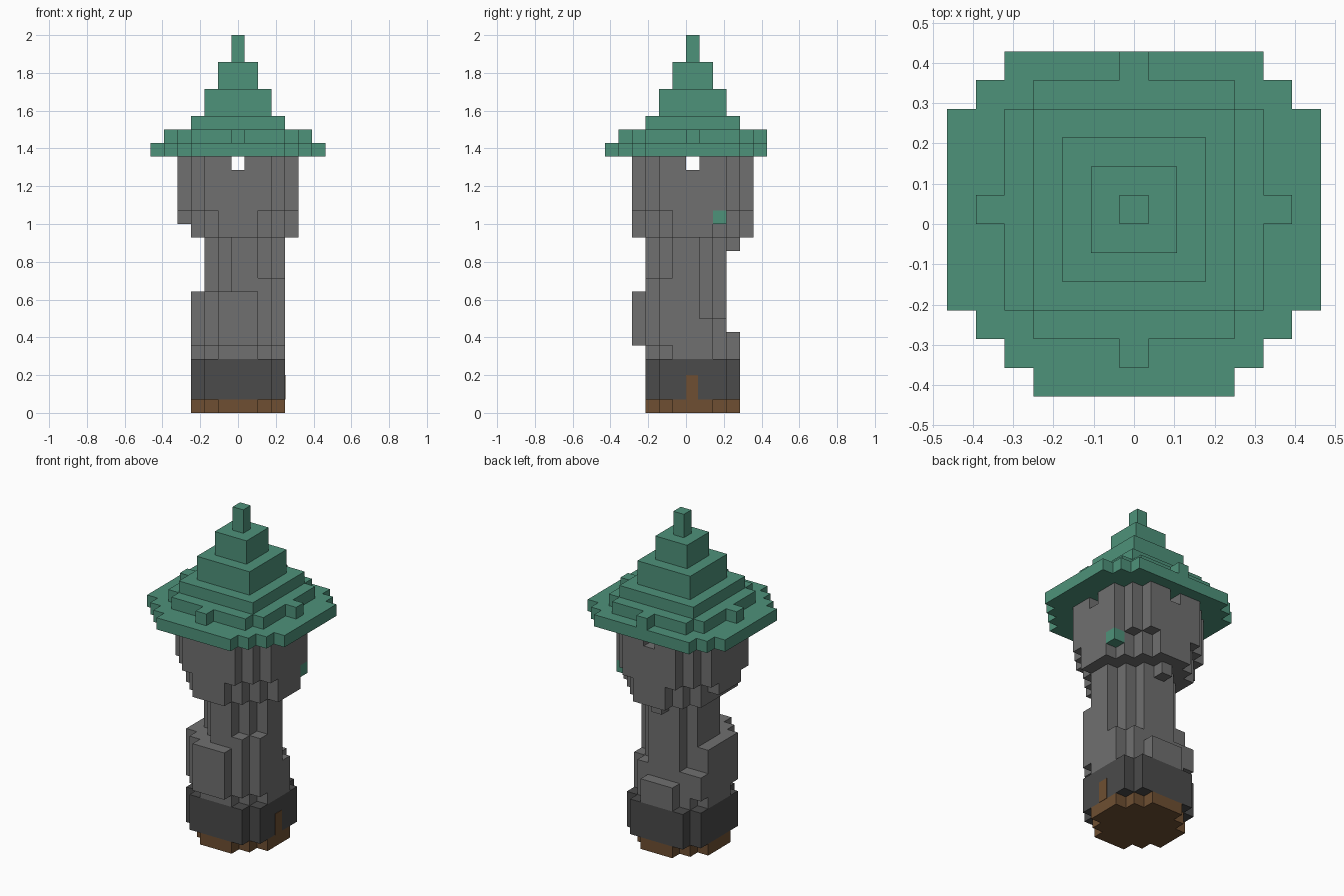
import bpy
import bmesh
import math
from mathutils import Vector

old = bpy.data.objects.get("Cube")
if old:
    bpy.data.objects.remove(old, do_unlink=True)

U = 1 / 14  # edge of one block
SIDES = [(1, 0, 0), (-1, 0, 0), (0, 1, 0), (0, -1, 0), (0, 0, 1), (0, 0, -1)]


def material(name, r, g, b):
    m = bpy.data.materials.new(name)
    m.use_nodes = True
    m.diffuse_color = (r, g, b, 1)
    m.node_tree.nodes["Principled BSDF"].inputs["Base Color"].default_value = (r, g, b, 1)
    return m


green = material("roof green", 0.076, 0.287, 0.195)
grey = material("stone grey", 0.162, 0.162, 0.162)
dark = material("dark stone", 0.069, 0.069, 0.069)
brown = material("earth brown", 0.156, 0.078, 0.032)


def box(i0, i1, j0, j1, k0, k1):
    """All blocks in an inclusive index range."""
    return {(i, j, k) for i in range(i0, i1 + 1)
            for j in range(j0, j1 + 1) for k in range(k0, k1 + 1)}


def disc(r2, k0, k1):
    """Stack of round block layers with squared radius r2."""
    r = math.isqrt(r2)
    return {c for c in box(-r, r, -r, r, k0, k1) if c[0] ** 2 + c[1] ** 2 <= r2}


def build(name, cells, mat):
    """Skin a set of blocks with only its outer faces."""
    bm = bmesh.new()
    for c in cells:
        centre = Vector((c[0], c[1] + 0.5, c[2] + 0.5)) * U
        for s in SIDES:
            if tuple(a + b for a, b in zip(c, s)) in cells:
                continue
            n = Vector(s)
            u = Vector((s[1], s[2], s[0]))
            v = n.cross(u)
            corners = [(1, 1), (-1, 1), (-1, -1), (1, -1)]
            bm.faces.new([bm.verts.new(centre + (n + u * a + v * b) * U / 2)
                          for a, b in corners])
    bmesh.ops.remove_doubles(bm, verts=bm.verts, dist=0.001)
    bmesh.ops.dissolve_limit(bm, angle_limit=0.01, verts=bm.verts, edges=bm.edges)
    mesh = bpy.data.meshes.new(name)
    bm.to_mesh(mesh)
    bm.free()
    mesh.materials.append(mat)
    obj = bpy.data.objects.new(name, mesh)
    bpy.context.collection.objects.link(obj)
    return obj


# Foot and dark stone band
build("foot", disc(10, 0, 0), brown)
build("base_band", disc(13, 1, 3), dark)

# Worn shaft: slim core with surviving outer stones
shaft = disc(5, 4, 12) | disc(10, 4, 4)
shaft |= box(3, 3, -1, 0, 4, 12) | box(3, 3, 1, 1, 4, 6)      # +x side
shaft |= box(0, 1, -3, -3, 4, 12) | box(-1, -1, -3, -3, 4, 8)  # front
shaft |= box(-3, -3, -2, 1, 5, 8) | box(-3, -3, 2, 2, 5, 6)    # -x side
shaft |= box(-1, 1, 3, 3, 4, 5)                                # back
shaft |= box(2, 2, -2, -2, 4, 12) | box(-2, -2, -2, -2, 4, 8)  # corners
shaft |= box(2, 2, 2, 2, 4, 6) | box(-2, -2, 2, 2, 4, 6)
shaft |= box(3, 3, -2, -2, 5, 9) | box(2, 2, -3, -3, 5, 9)
shaft |= box(-2, -2, -3, -3, 5, 8)
shaft |= box(-1, 1, -4, -4, 5, 8)                              # jutting slab
shaft |= {(0, 3, 12)}                                          # hanging stone
build("shaft", shaft, grey)

# Wider turret room with crossing window slots under the roof
turret = disc(17, 13, 14) | disc(20, 15, 18)
turret -= box(-4, -4, -1, 1, 13, 13)
turret -= box(-4, 4, 0, 0, 18, 18) | box(0, 0, -4, 4, 18, 18)
build("turret", turret, grey)
build("green_stone", {(4, 2, 14)}, green)

# Stepped roof, its brim cut flat at the back
roof = {c for c in disc(45, 19, 19) if c[1] < 6}
roof |= disc(25, 20, 20) | box(-3, 3, -3, 3, 21, 21)
for r in range(3):
    k = 26 - 2 * r
    roof |= box(-r, r, -r, r, k, k + 1)
build("roof", roof, green)

# Thin door plate on the +x side
door = build("door", {(0, 0, 0)}, brown)
door.scale = (0.06, 0.9, 1.8)
door.location = (3.5 * U, 0, U)
